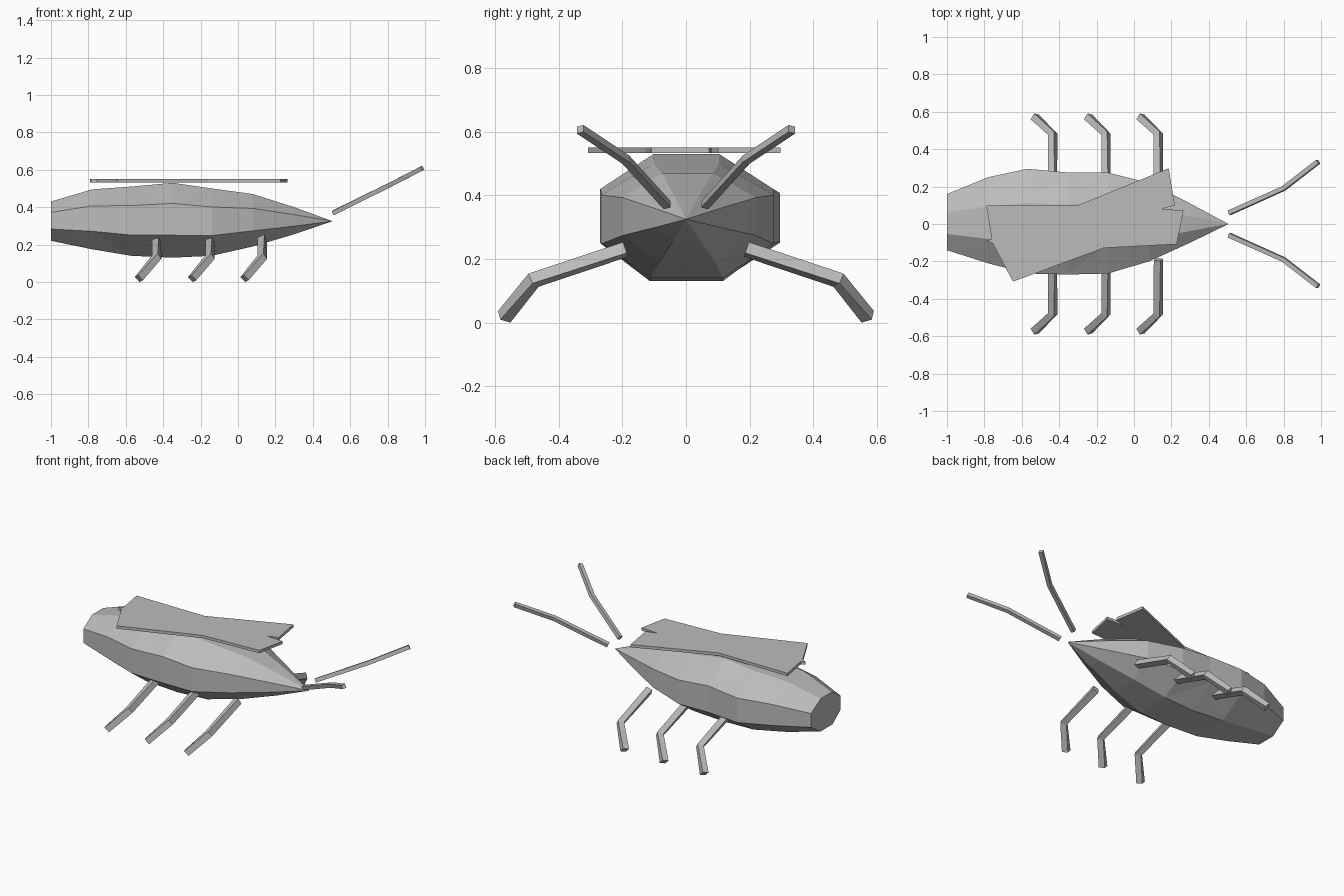
import bpy, bmesh, math
from mathutils import Vector

if "Cube" in bpy.data.objects:
    bpy.data.objects.remove(bpy.data.objects["Cube"])

grey = bpy.data.materials.new("plain grey")
grey.diffuse_color = (0.5, 0.5, 0.5, 1)
grey.use_nodes = True
grey.node_tree.nodes["Principled BSDF"].inputs["Base Color"].default_value = grey.diffuse_color


def finish(name, bm):
    bmesh.ops.recalc_face_normals(bm, faces=bm.faces)
    mesh = bpy.data.meshes.new(name)
    bm.to_mesh(mesh)
    bm.free()
    mesh.materials.append(grey)
    obj = bpy.data.objects.new(name, mesh)
    bpy.context.collection.objects.link(obj)
    return obj


def skin(bm, rings):
    for a, b in zip(rings, rings[1:]):
        n = len(a)
        for i in range(n):
            j = (i + 1) % n
            bm.faces.new((a[i], a[j], b[j], b[i]))


def rod(name, points, side, roll):
    """Square bar along a bent path, mitred at the bend."""
    pts = [Vector(p) for p in points]
    bm = bmesh.new()
    rings = []
    for i, p in enumerate(pts):
        d_in = (pts[i] - pts[i - 1]).normalized() if i else None
        d_out = (pts[i + 1] - pts[i]).normalized() if i < len(pts) - 1 else None
        t = ((d_in or d_out) + (d_out or d_in)).normalized()
        u = t.cross(Vector((0, 0, 1))).normalized()
        v = u.cross(t)
        r = side / math.sqrt(2)
        rings.append([bm.verts.new(p + r * (u * math.cos(a) + v * math.sin(a)))
                      for a in (roll + math.pi / 4 + k * math.pi / 2 for k in range(4))])
    skin(bm, rings)
    bm.faces.new(rings[0])
    bm.faces.new(rings[-1])
    return finish(name, bm)


# Body: eight-sided rings (x, +y reach, -y reach, top z, bottom z) ending in a point
sections = [(-1, .16, .14, .43, .22), (-.78, .25, .21, .495, .175),
            (-.57, .295, .265, .51, .14), (-.35, .275, .27, .53, .13),
            (-.14, .275, .265, .50, .14), (.08, .22, .20, .47, .19),
            (.30, .11, .10, .40, .255)]
octagon = [(1, .45), (.38, 1), (-.38, 1), (-1, .45),
           (-1, -.4), (-.42, -1), (.42, -1), (1, -.4)]
bm = bmesh.new()
rings = []
for x, yp, yn, top, bottom in sections:
    mid, half = (top + bottom) / 2, (top - bottom) / 2
    rings.append([bm.verts.new((x, a * (yp if a > 0 else yn), mid + b * half))
                  for a, b in octagon])
skin(bm, rings)
bm.faces.new(rings[0])
tip = bm.verts.new((.505, 0, .325))
for i in range(8):
    bm.faces.new((rings[-1][i], rings[-1][(i + 1) % 8], tip))
bmesh.ops.triangulate(bm, faces=[f for f in bm.faces if len(f.verts) == 4])
finish("body", bm)

# Wing plate: flat notched outline with a little thickness
outline = [(-.79, .10), (-.305, .098), (.185, .298), (.218, .10), (.147, .08),
           (.265, .073), (.228, -.108), (-.16, -.128), (-.647, -.308),
           (-.755, -.105), (-.787, -.09), (-.76, -.08)]
bm = bmesh.new()
face = bm.faces.new([bm.verts.new((x, y, .533)) for x, y in outline])
ext = bmesh.ops.extrude_face_region(bm, geom=[face])
bmesh.ops.translate(bm, vec=(0, 0, .018),
                    verts=[g for g in ext["geom"] if isinstance(g, bmesh.types.BMVert)])
finish("wings", bm)

# Legs and antennae, mirrored across y
for s, label in ((1, "left"), (-1, "right")):
    for x, place in ((.13, "front"), (-.15, "middle"), (-.435, "rear")):
        rod(f"{place}_{label}_leg",
            [(x, s * .19, .23), (x, s * .48, .133), (x - .095, s * .572, .018)],
            .038, s * math.radians(20))
    rod(f"{label}_antenna",
        [(.51, s * .06, .37), (.80, s * .19, .513), (.985, s * .333, .608)],
        .024, s * math.radians(15))
